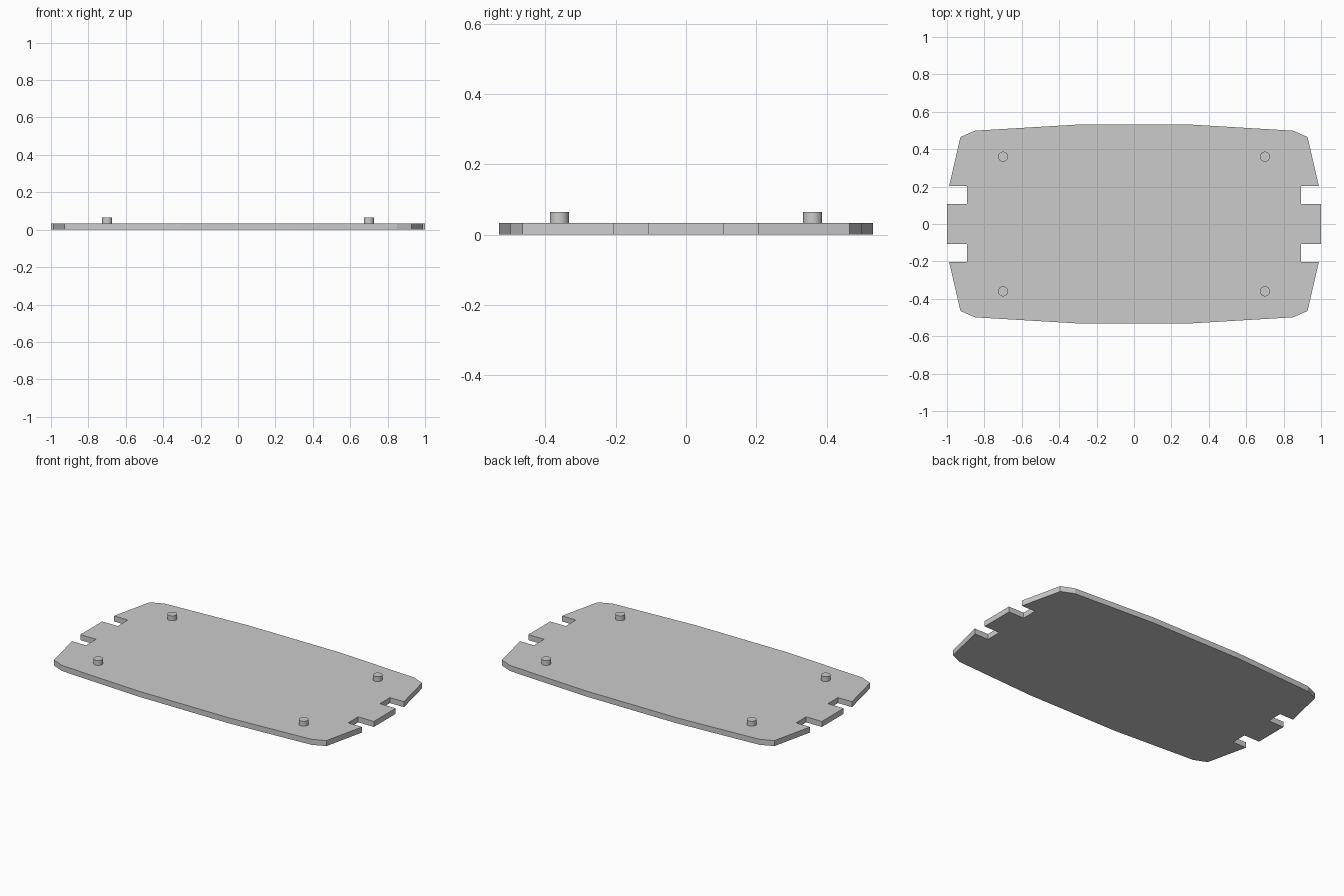
import bpy, bmesh
from mathutils import Matrix

if "Cube" in bpy.data.objects:
    bpy.data.objects.remove(bpy.data.objects["Cube"])

PLATE_H, PEG_TOP, PEG_R = 0.034, 0.064, 0.027

def finish(bm, name):
    bmesh.ops.recalc_face_normals(bm, faces=bm.faces)
    mesh = bpy.data.meshes.new(name)
    bm.to_mesh(mesh)
    bm.free()
    obj = bpy.data.objects.new(name, mesh)
    bpy.context.collection.objects.link(obj)
    return obj

# Plate: one quarter of the outline, mirrored to all four corners
quarter = [(1.0, 0.106), (0.893, 0.106), (0.893, 0.204), (0.988, 0.204),
           (0.928, 0.465), (0.85, 0.499), (0.31, 0.531)]
half = quarter + [(-x, y) for x, y in reversed(quarter)]
outline = half + [(x, -y) for x, y in reversed(half)]
bm = bmesh.new()
base = bm.faces.new([bm.verts.new((x, y, 0)) for x, y in outline])
top = bmesh.ops.extrude_face_region(bm, geom=[base], use_keep_orig=True)["geom"]
bmesh.ops.translate(bm, vec=(0, 0, PLATE_H),
                    verts=[v for v in top if isinstance(v, bmesh.types.BMVert)])
finish(bm, "base_plate")

# Locating pegs, one near each corner
for sx, side in ((-1, "left"), (1, "right")):
    for sy, end in ((-1, "front"), (1, "back")):
        bm = bmesh.new()
        bottom = PLATE_H - 0.004
        bmesh.ops.create_cone(
            bm, cap_ends=True, segments=32, radius1=PEG_R, radius2=PEG_R,
            depth=PEG_TOP - bottom,
            matrix=Matrix.Translation((sx * 0.70, sy * 0.36, (PEG_TOP + bottom) / 2)))
        # Smooth round walls, flat caps
        for f in bm.faces:
            f.smooth = len(f.verts) == 4
        for e in bm.edges:
            e.smooth = all(f.smooth for f in e.link_faces)
        finish(bm, f"peg_{end}_{side}")
